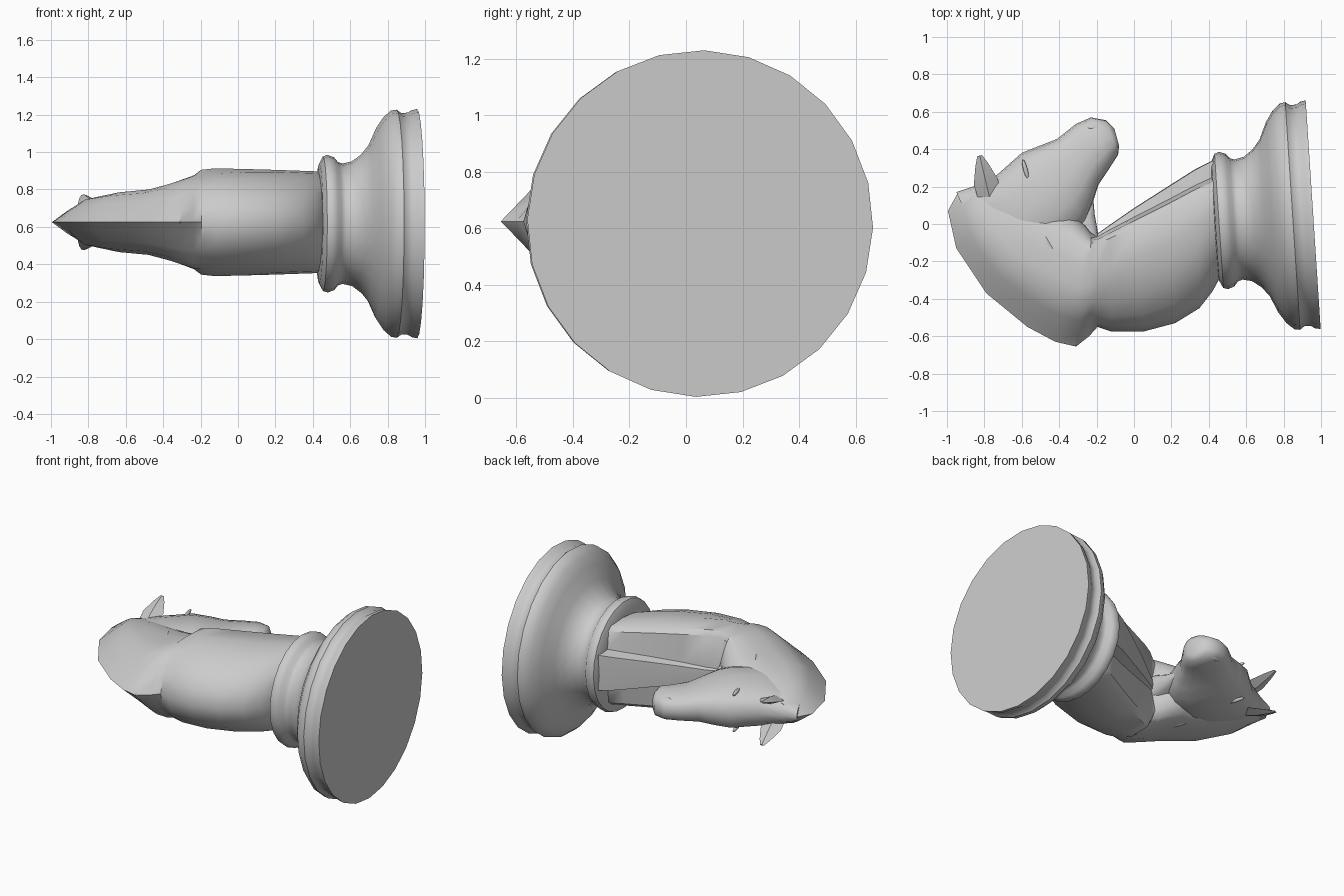
import bpy, bmesh, math
from mathutils import Vector, Matrix

if "Cube" in bpy.data.objects:
    bpy.data.objects.remove(bpy.data.objects["Cube"])

ZC = 0.625  # height of the symmetry plane of the lying piece
mat = bpy.data.materials.new("plain grey")
mat.diffuse_color = (0.6, 0.6, 0.6, 1)
mat.use_nodes = True
mat.node_tree.nodes["Principled BSDF"].inputs["Base Color"].default_value = mat.diffuse_color


def finish(name, bm, angle=35):
    bmesh.ops.recalc_face_normals(bm, faces=bm.faces)
    me = bpy.data.meshes.new(name)
    bm.to_mesh(me)
    bm.free()
    me.materials.append(mat)
    ob = bpy.data.objects.new(name, me)
    bpy.context.collection.objects.link(ob)
    bpy.ops.object.select_all(action='DESELECT')
    ob.select_set(True)
    bpy.context.view_layer.objects.active = ob
    bpy.ops.object.shade_smooth_by_angle(angle=math.radians(angle))
    return ob


def skin(bm, rings):
    """Join closed rings of points and cap both ends."""
    vs = [[bm.verts.new(p) for p in r] for r in rings]
    n = len(vs[0])
    for a, b in zip(vs, vs[1:]):
        for i in range(n):
            j = (i + 1) % n
            bm.faces.new((a[i], a[j], b[j], b[i]))
    bm.faces.new(vs[0])
    bm.faces.new(vs[-1][::-1])


def loft(name, sections, angle):
    """Each section: inner xy, outer xy, half width, shape of (t, width)."""
    rings = []
    for ix, iy, ox, oy, h, shape in sections:
        half = [(ix + (ox - ix) * t, iy + (oy - iy) * t, w * h) for t, w in shape]
        ring = [(x, y, ZC + w) for x, y, w in half]
        ring += [(x, y, ZC - w) for x, y, w in half[-2:0:-1]]
        rings.append(ring)
    bm = bmesh.new()
    skin(bm, rings)
    return finish(name, bm, angle)


# Turned base: (distance from the foot, radius)
profile = [(0, .613), (.03, .607), (.05, .594), (.085, .592), (.11, .61), (.14, .605),
           (.18, .57), (.22, .51), (.26, .42), (.30, .37), (.35, .333), (.40, .322),
           (.425, .33), (.445, .355), (.48, .368), (.505, .36), (.525, .32), (.53, .25)]
bm = bmesh.new()
skin(bm, [[(-d, r * math.cos(a), r * math.sin(a))
           for a in [math.tau * (i + .907) / 24 for i in range(24)]] for d, r in profile])
bm.transform(Matrix.Translation((.958, .05, .617)) @ Matrix.Rotation(math.radians(3.75), 4, 'Z'))
finish("turned_base", bm, 40)


def chest(p, d, k=1.0):
    """Neck section: chest panel of half width p, groove of depth d, back fullness k."""
    return [(0, 0), (.005, p), (d, p + .03), (d + .03, .88), (d + .08, .98), (.4, 1), (.56, .96 * k),
            (.72, .83 * k), (.86, .6 * k), (.95, .36 * k), (1, 0)]


# Neck with a tapering chest panel, turning into a sharp mane
MANE = [(0, 0), (.02, .4), (.06, .65), (.12, .85), (.2, .97), (.35, 1), (.52, .98),
        (.68, .87), (.79, .61), (.9, .29), (1, 0)]
loft("neck", [
    (.48, .32, .48, -.25, .25, chest(.45, .15)),
    (.42, .34, .42, -.36, .272, chest(.44, .13)),
    (.33, .295, .35, -.45, .275, chest(.4, .115)),
    (.18, .2, .22, -.53, .28, chest(.32, .095)),
    (0, .085, .05, -.575, .285, chest(.22, .07, .98)),
    (-.13, -.005, -.12, -.575, .288, chest(.13, .045, .94)),
    (-.20, -.055, -.195, -.55, .28, chest(.1, .03, .92)),
    (-.23, -.04, -.24, -.60, .252, MANE),
    (-.26, 0, -.31, -.655, .235, MANE),
    (-.32, .05, -.42, -.63, .207, MANE),
    (-.38, .08, -.57, -.55, .178, MANE),
    (-.47, .08, -.79, -.37, .163, MANE),
    (-.54, .10, -.95, -.13, .138, MANE),
    (-.60, .14, -.995, .07, .1, MANE),
    (-.66, .17, -.94, .17, .075, MANE)], 40)

# Head from the crown to the muzzle
HEAD = [(0, 0), (.02, .4), (.1, .66), (.28, .87), (.5, .98), (.72, .97), (.9, .74), (.98, .4), (1, 0)]
loft("head", [
    (-.95, .17, -.82, -.12, .06, HEAD),
    (-.86, .2, -.65, -.2, .11, HEAD),
    (-.73, .265, -.46, -.18, .152, HEAD),
    (-.60, .38, -.32, -.06, .16, HEAD),
    (-.50, .42, -.26, .01, .145, HEAD),
    (-.41, .455, -.225, .10, .122, HEAD),
    (-.31, .535, -.19, .21, .1, HEAD),
    (-.23, .57, -.13, .30, .094, HEAD),
    (-.15, .555, -.085, .37, .088, HEAD),
    (-.105, .51, -.08, .42, .06, HEAD)], 45)


def blade(name, base, tip, wide, thick):
    """Tapered spike with a diamond section."""
    b, t = Vector(base), Vector(tip)
    along = (t - b).normalized()
    side = along.cross(Vector((0, 0, 1))).normalized()
    up = side.cross(along)
    bm = bmesh.new()
    skin(bm, [[b + (t - b) * f + v * k for v in (side * wide, up * thick, -side * wide, -up * thick)]
              for f, k in ((0, .9), (.45, 1), (.8, .55), (1, .2))])
    return finish(name, bm, 20)


for s, label in ((1, "upper"), (-1, "lower")):
    # Ears
    blade(label + "_ear", (-.765, .11, ZC + s * .06), (-.825, .365, ZC + s * .145), .066, .024)
    # Cheek corner at the back of the jaw
    blade(label + "_cheek", (-.50, -.02, ZC + s * .14), (-.40, -.19, ZC + s * .18), .06, .02)
    # Eyelids and nostrils
    for part, x, y, z, size, turn in (("_eyelid", -.58, .29, .122, (.06, .012, .012), -75),
                                      ("_nostril", -.215, .515, .062, (.04, .016, .012), 0)):
        bm = bmesh.new()
        bmesh.ops.create_uvsphere(bm, u_segments=10, v_segments=6, radius=1)
        bm.transform(Matrix.Translation((x, y, ZC + s * z))
                     @ Matrix.Rotation(math.radians(turn), 4, 'Z')
                     @ Matrix.Diagonal((*size, 1)))
        finish(label + part, bm, 60)

# Throat web between the jaw and the neck
loft("throat_web", [
    (-.22, .16, -.5, .05, .03, HEAD),
    (-.21, .05, -.5, -.1, .07, HEAD),
    (-.19, -.06, -.45, -.25, .12, HEAD)], 40)
